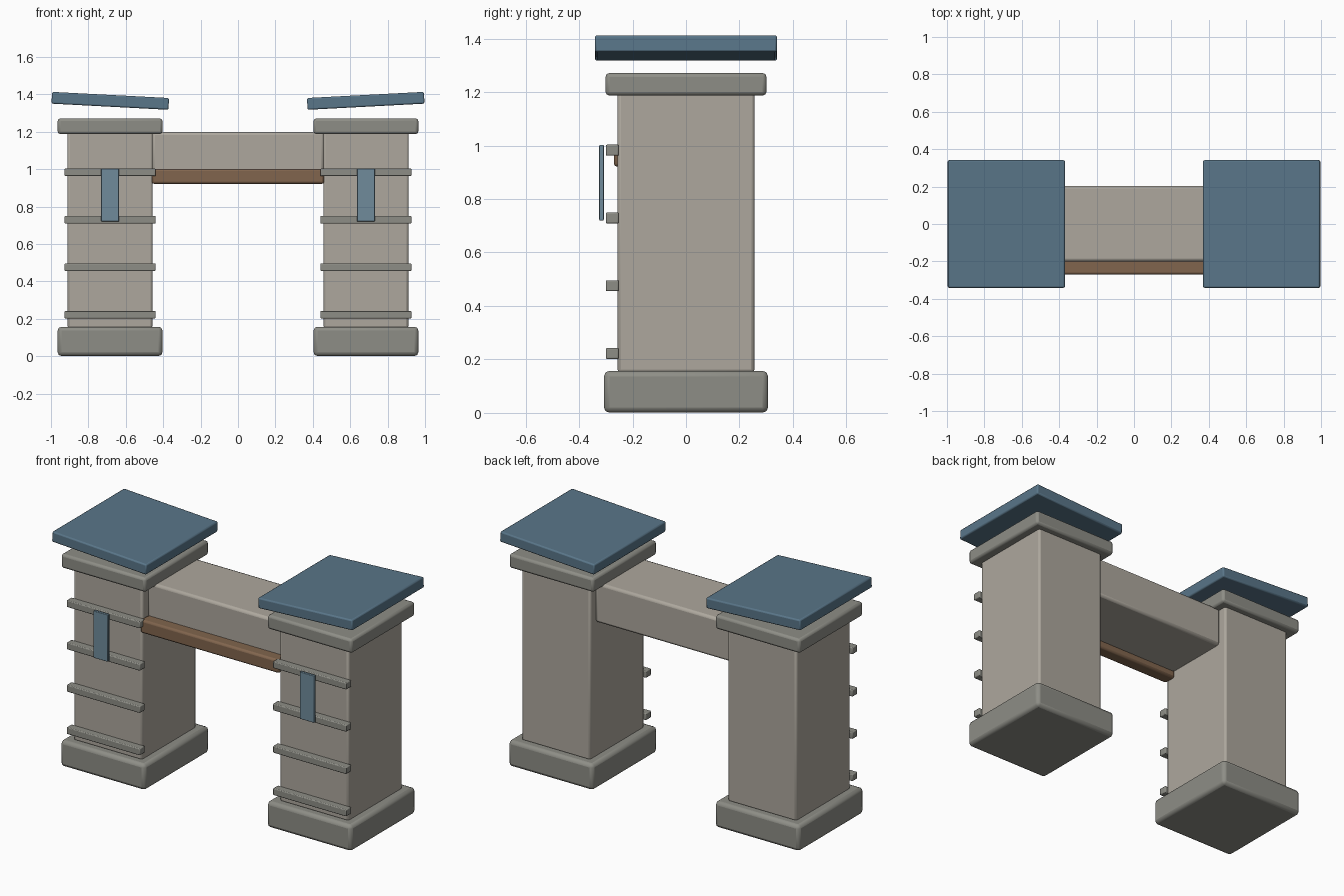
import bpy, math
from mathutils import Matrix

if "Cube" in bpy.data.objects:
    bpy.data.objects.remove(bpy.data.objects["Cube"])


def material(name, rgb):
    m = bpy.data.materials.new(name)
    m.diffuse_color = (*rgb, 1)
    m.use_nodes = True
    m.node_tree.nodes["Principled BSDF"].inputs["Base Color"].default_value = m.diffuse_color
    return m


STONE = material("light_stone", (0.42, 0.39, 0.34))
TRIM = material("trim_stone", (0.27, 0.27, 0.24))
SLATE = material("blue_slate", (0.10, 0.18, 0.25))
WOOD = material("wood", (0.22, 0.13, 0.075))
CLOTH = material("banner_cloth", (0.16, 0.26, 0.33))


def block(name, center, size, mat, bevel, tilt=0.0, segments=2):
    """Bevelled box, optionally tilted about the y axis."""
    bpy.ops.mesh.primitive_cube_add(size=1, location=center)
    ob = bpy.context.object
    ob.name = name
    ob.data.transform(Matrix.Diagonal((*size, 1)))
    ob.rotation_euler.y = tilt
    ob.data.materials.append(mat)
    mod = ob.modifiers.new("soft_edges", 'BEVEL')
    mod.width = bevel
    mod.segments = segments
    bpy.ops.object.shade_smooth_by_angle(angle=math.radians(30))
    return ob


for side, label in ((-1, "left"), (1, "right")):
    x = side * 0.684
    # Pillar with its foot and capital
    block(f"{label}_base", (x, 0, 0.079), (0.56, 0.614, 0.156), TRIM, 0.02)
    block(f"{label}_pillar", (x, 0, 0.675), (0.455, 0.512, 1.05), STONE, 0.012)
    block(f"{label}_capital", (x, 0, 1.229), (0.56, 0.602, 0.084), TRIM, 0.014)
    # Floating roof slab, rising outward
    block(f"{label}_roof", (side * 0.683, 0, 1.365), (0.626, 0.682, 0.063), SLATE,
          0.008, tilt=-side * math.radians(3))
    # Front ledges
    for i in range(4):
        block(f"{label}_ledge_{i + 1}", (x, -0.276, 0.222 + 0.2535 * i),
              (0.486, 0.048, 0.041), TRIM, 0.005)
    # Hanging banner
    block(f"{label}_banner", (x, -0.316, 0.861), (0.095, 0.017, 0.282), CLOTH, 0.003)

# Lintel between the pillars and the beam along its front
block("lintel", (0, 0.002, 1.079), (0.92, 0.405, 0.238), STONE, 0.015)
block("front_beam", (0, -0.23, 0.961), (0.92, 0.08, 0.08), WOOD, 0.012)
